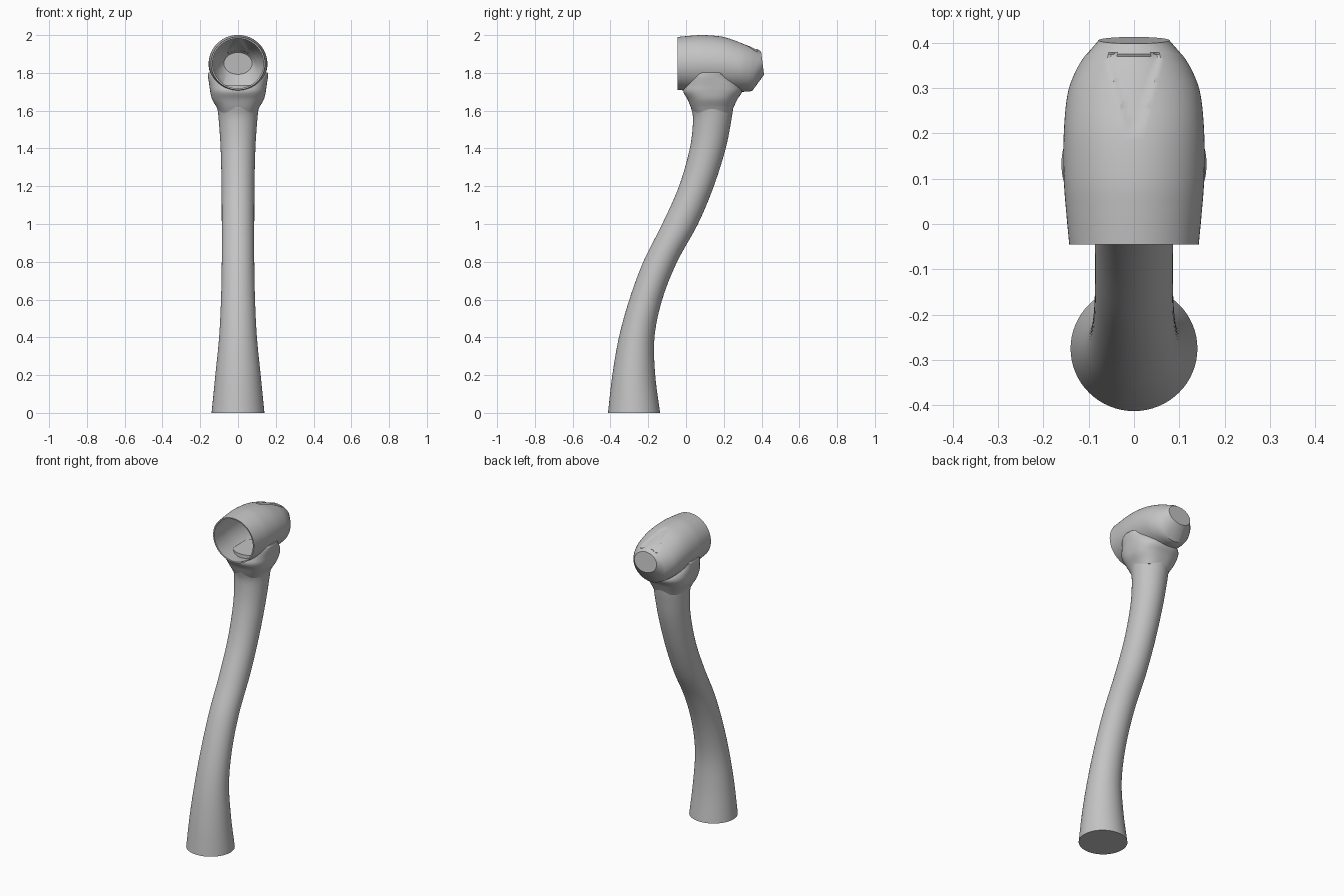
import bpy, bmesh, math
from mathutils import Vector

old = bpy.data.objects.get("Cube")
if old:
    bpy.data.objects.remove(old, do_unlink=True)

grey = bpy.data.materials.new("plain grey")
grey.use_nodes = True
COLOUR = (0.55, 0.55, 0.55, 1)
grey.diffuse_color = COLOUR
grey.node_tree.nodes["Principled BSDF"].inputs["Base Color"].default_value = COLOUR


def smooth_sections(rows, steps):
    """Catmull-Rom interpolation between section rows."""
    pts = [Vector(r) for r in rows]
    out = []
    for i in range(len(pts) - 1):
        p0, p1, p2 = pts[max(i - 1, 0)], pts[i], pts[i + 1]
        p3 = pts[min(i + 2, len(pts) - 1)]
        for s in range(steps):
            t = s / steps
            out.append(0.5 * (2 * p1 + (p2 - p0) * t
                              + (2 * p0 - 5 * p1 + 4 * p2 - p3) * t ** 2
                              + (3 * p1 - p0 - 3 * p2 + p3) * t ** 3))
    return out + [pts[-1]]


def loft(name, rows, segs=64, steps=6, power=2, tip=(), cap_start=True):
    """Skin ellipses; each row is (y, z) and (y, z) of two opposite points, then x radius."""
    bm = bmesh.new()
    rings = []
    for ya, za, yb, zb, rx in smooth_sections(rows, steps) + list(tip):
        a, b = Vector((0, ya, za)), Vector((0, yb, zb))
        mid, axis = (a + b) / 2, (a - b) / 2
        ring = []
        for k in range(segs):
            ang = math.tau * k / segs
            c, s = math.cos(ang), math.sin(ang)
            c = math.copysign(abs(c) ** (2 / power), c)
            s = math.copysign(abs(s) ** (2 / power), s)
            ring.append(bm.verts.new(mid + axis * c + Vector((rx * s, 0, 0))))
        rings.append(ring)
    for r0, r1 in zip(rings, rings[1:]):
        for k in range(segs):
            n = (k + 1) % segs
            bm.faces.new((r0[k], r0[n], r1[n], r1[k]))
    if cap_start:
        bm.faces.new(rings[0])
    bm.faces.new(rings[-1])
    bmesh.ops.recalc_face_normals(bm, faces=bm.faces)
    mesh = bpy.data.meshes.new(name)
    bm.to_mesh(mesh)
    bm.free()
    mesh.materials.append(grey)
    obj = bpy.data.objects.new(name, mesh)
    bpy.context.collection.objects.link(obj)
    return obj


def finish(obj, angle=35):
    """Apply modifiers and shade smooth with sharp edges kept."""
    bpy.ops.object.select_all(action='DESELECT')
    obj.select_set(True)
    bpy.context.view_layer.objects.active = obj
    for m in list(obj.modifiers):
        bpy.ops.object.modifier_apply(modifier=m.name)
    bpy.ops.object.shade_smooth_by_angle(angle=math.radians(angle))


def level(z, y0, y1, rx):
    return (y0, z, y1, z, rx)


# Curved handle with flared foot, its top plug reaching into the head
handle = loft("handle", [
    level(0, -.413, -.137, .14), level(.2, -.39, -.163, .12),
    level(.4, -.355, -.167, .1), level(.6, -.3, -.126, .09),
    level(.8, -.226, -.047, .086), level(1, -.126, .063, .086),
    level(1.2, -.037, .147, .087), level(1.4, .02, .21, .092),
    level(1.55, .037, .24, .102), level(1.62, .025, .25, .11)],
    tip=[level(1.735, .03, .245, .11)])
finish(handle)

# Hollow head: open at the front, bent down to a flat tip at the back
HEAD = [
    (-.045, 1.99, -.045, 1.71, .143), (.03, 1.997, .03, 1.704, .15),
    (.1, 2, .1, 1.7, .155), (.2, 1.99, .2, 1.7, .155),
    (.285, 1.965, .285, 1.7, .147), (.34, 1.945, .33, 1.701, .13),
    (.38, 1.925, .352, 1.706, .112)]
TIP = [(.398, 1.912, .413, 1.79, .078)]
head = loft("head", HEAD, segs=96, tip=TIP, cap_start=False)

# Shallow tapering thumb dent on top of the head
for v in head.data.vertices:
    x, y, z = v.co
    if z > 1.87 and .21 < y < .375 and abs(x) < .012 + .27 * (y - .21):
        v.co.z -= .006
shell = head.modifiers.new("wall", 'SOLIDIFY')
shell.thickness = .008
shell.offset = -1
finish(head)

# Saddle collar gripping the head, hollowed where the head sits
collar = loft("collar", [
    level(1.59, .04, .24, .099), level(1.62, .025, .253, .114),
    level(1.66, .008, .272, .137), level(1.7, -.014, .296, .147),
    level(1.735, -.006, .286, .152), level(1.775, .012, .25, .158),
    level(1.795, .026, .238, .16)],
    power=2.5, tip=[level(1.803, .04, .225, .156)])
cutter = loft("head_cutter", HEAD, segs=96, tip=TIP)
cutter.hide_render = True
for v in cutter.data.vertices:
    v.co.x *= .98
    v.co.z = 1.85 + (v.co.z - 1.85) * .98
cut = collar.modifiers.new("head seat", 'BOOLEAN')
cut.operation = 'DIFFERENCE'
cut.solver = 'EXACT'
cut.object = cutter
finish(collar)
bpy.data.objects.remove(cutter, do_unlink=True)
